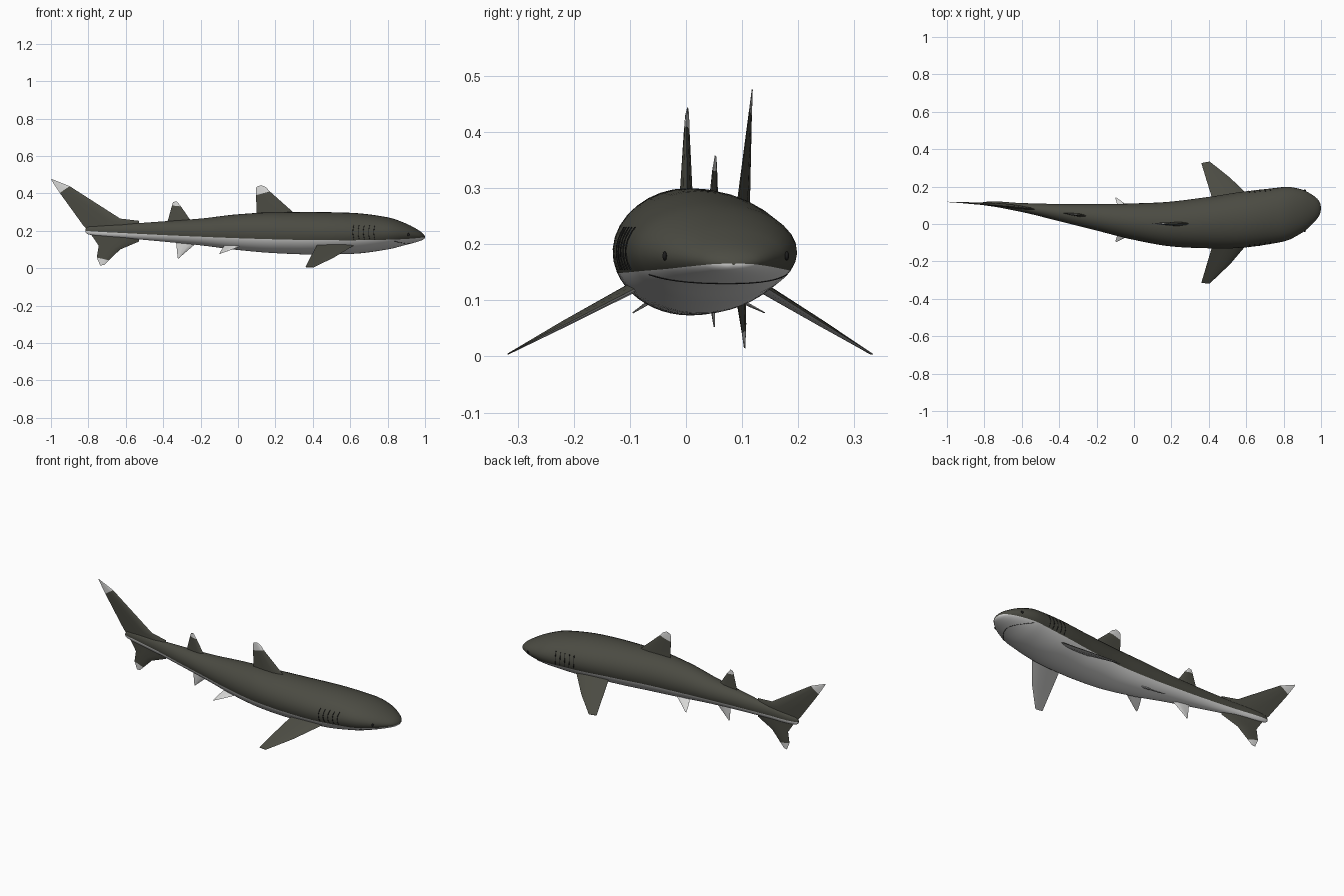
import bpy, bmesh, math
from mathutils import Vector

if "Cube" in bpy.data.objects:
    bpy.data.objects.remove(bpy.data.objects["Cube"])


def material(name, rgb):
    m = bpy.data.materials.new(name)
    m.diffuse_color = (*rgb, 1)
    m.use_nodes = True
    m.node_tree.nodes["Principled BSDF"].inputs["Base Color"].default_value = m.diffuse_color
    return m


DARK = material("dark olive grey", (0.07, 0.07, 0.055))
PALE = material("pale belly", (0.68, 0.68, 0.67))
BLACK = material("black", (0.012, 0.012, 0.012))

# Body stations: x, centre y, half width, top z, bottom z, colour line z
ST = [(-.815, .109, .004, .210, .190, .200), (-.80, .109, .009, .222, .180, .198),
      (-.60, .088, .024, .236, .160, .187), (-.40, .061, .046, .250, .142, .177),
      (-.20, .036, .071, .265, .122, .168), (0, .0125, .0975, .288, .097, .160),
      (.20, 0, .120, .299, .080, .154), (.40, .0075, .1375, .300, .073, .150),
      (.60, .025, .150, .296, .076, .149), (.80, .052, .146, .272, .100, .152),
      (.90, .069, .115, .238, .125, .156), (.95, .077, .081, .212, .138, .160),
      (.98, .082, .053, .193, .148, .163), (.995, .084, .028, .178, .156, .165),
      (1.0, .085, .003, .168, .163, .1655)]


def slope(i, k):
    if i in (0, len(ST) - 1):
        j = min(i, len(ST) - 2)
        return (ST[j + 1][k] - ST[j][k]) / (ST[j + 1][0] - ST[j][0])
    a = (ST[i][k] - ST[i - 1][k]) / (ST[i][0] - ST[i - 1][0])
    b = (ST[i + 1][k] - ST[i][k]) / (ST[i + 1][0] - ST[i][0])
    return 2 * a * b / (a + b) if a * b > 0 else 0


def val(x, k):
    """Smooth interpolation of column k of the stations."""
    if x <= ST[0][0]:
        return ST[0][k] + ((ST[0][0] - x) * .05 if k == 1 else 0)
    i = max(n for n in range(len(ST) - 1) if ST[n][0] <= x)
    h = ST[i + 1][0] - ST[i][0]
    t = (x - ST[i][0]) / h
    return ((2*t**3 - 3*t*t + 1) * ST[i][k] + (t**3 - 2*t*t + t) * h * slope(i, k)
            + (3*t*t - 2*t**3) * ST[i + 1][k] + (t**3 - t*t) * h * slope(i + 1, k))


def skin(x, a):
    """Point on the body skin at station x and angle a."""
    top, bot = val(x, 3), val(x, 4)
    return Vector((x, val(x, 1) + val(x, 2) * math.cos(a),
                   (top + bot) / 2 + (top - bot) / 2 * math.sin(a)))


def angle_at(x, z):
    top, bot = val(x, 3), val(x, 4)
    return math.asin(max(-.9, min(.9, (2 * z - top - bot) / (top - bot))))


def loft(name, rings, mats, rule, angle=45):
    """Skin closed rings, cap the ends, colour by rule(row, column, normal)."""
    bm = bmesh.new()
    vs = [[bm.verts.new(p) for p in r] for r in rings]
    n = len(rings[0])
    tags = {}
    for i in range(len(vs) - 1):
        for j in range(n):
            f = bm.faces.new((vs[i][j], vs[i][(j+1) % n], vs[i+1][(j+1) % n], vs[i+1][j]))
            tags[f] = (i, j)
    for r, i in ((vs[0], 0), (vs[-1], len(vs) - 2)):
        tags[bm.faces.new(r)] = (i, 0)
    bmesh.ops.recalc_face_normals(bm, faces=bm.faces[:])
    bm.normal_update()
    for f, (i, j) in tags.items():
        f.material_index = rule(i, j, f.normal)
    me = bpy.data.meshes.new(name)
    bm.to_mesh(me)
    bm.free()
    ob = bpy.data.objects.new(name, me)
    bpy.context.collection.objects.link(ob)
    for m in mats:
        me.materials.append(m)
    bpy.ops.object.select_all(action='DESELECT')
    ob.select_set(True)
    bpy.context.view_layer.objects.active = ob
    bpy.ops.object.shade_smooth_by_angle(angle=math.radians(angle))
    return ob


# Body, with an edge loop running along the colour line
U, L = 20, 20
xs = []
for a, b in zip(ST, ST[1:]):
    steps = max(2, round((b[0] - a[0]) / .03))
    xs += [a[0] + (b[0] - a[0]) * s / steps for s in range(steps)]
xs.append(1.0)
rings = []
for x in xs:
    a0 = angle_at(x, val(x, 5))
    up = [a0 + (math.pi - 2 * a0) * j / U for j in range(U)]
    low = [math.pi - a0 + (math.pi + 2 * a0) * j / L for j in range(L)]
    rings.append([skin(x, a) for a in up + low])
loft("body", rings, [DARK, PALE], lambda i, j, n: 0 if j < U else 1, 60)


# Fins: rows of (leading point, trailing point, half thickness), y relative to the spine
CHORD = [(0, 0), (.08, .55), (.3, 1), (.6, .75), (1, .06)]


def fin(name, rows, rule, normal=(0, 1, 0)):
    nrm = Vector(normal).normalized()
    rings = []
    for lead, trail, th in rows:
        a, b = Vector(lead), Vector(trail)
        pts = [(c, t) for c, t in CHORD] + [(c, -t) for c, t in CHORD[:0:-1]]
        ring = []
        for c, t in pts:
            p = a.lerp(b, c) + nrm * t * th
            p.y += val(p.x, 1)
            ring.append(p)
        rings.append(ring)
    return loft(name, rings, [DARK, PALE], rule, 40)


def upright(rows):
    return [((a, 0, b), (c, 0, d), t) for a, b, c, d, t in rows]


fin("dorsal_fin", upright([(.33, .265, .09, .265, .012), (.295, .299, .10, .295, .011),
                           (.17, .41, .096, .39, .005), (.15, .432, .095, .425, .0035),
                           (.125, .444, .10, .435, .0015)]),
    lambda i, j, n: int(i >= 2))
fin("second_dorsal_fin", upright([(-.24, .245, -.38, .24, .009), (-.262, .267, -.373, .262, .008),
                                  (-.305, .33, -.353, .335, .004), (-.328, .358, -.347, .353, .0015)]),
    lambda i, j, n: int(i >= 2))
fin("anal_fin", upright([(-.21, .15, -.335, .155, .008), (-.235, .123, -.33, .13, .006),
                         (-.305, .063, -.323, .058, .002), (-.316, .053, -.321, .052, .001)]),
    lambda i, j, n: 1)
fin("tail_fin", upright([(-.994, .476, -1.0, .474, .001), (-.90, .438, -.953, .402, .003),
                         (-.63, .265, -.825, .225, .009), (-.53, .253, -.80, .20, .009),
                         (-.53, .142, -.765, .15, .009), (-.63, .10, -.745, .12, .007),
                         (-.69, .042, -.755, .057, .003), (-.715, .017, -.737, .014, .001)]),
    lambda i, j, n: int(i in (0, 6)))

for s, side in ((1, "left"), (-1, "right")):
    fin("pectoral_fin_" + side,
        [((.645, s*.09, .137), (.43, s*.09, .137), .010),
         ((.515, s*.23, .058), (.387, s*.23, .058), .006),
         ((.405, s*.326, .004), (.36, s*.320, .005), .0012)],
        lambda i, j, n: int(n.z < 0), (0, s * .5, .87))
    fin("pelvic_fin_" + side,
        [((.045, s*.04, .13), (-.07, s*.04, .125), .006),
         ((-.05, s*.092, .093), (-.092, s*.09, .092), .003),
         ((-.093, s*.118, .078), (-.10, s*.117, .077), .001)],
        lambda i, j, n: 1, (0, s * .5, .87))


def line(name, pts, r):
    """Thin dark line lying on the skin."""
    cu = bpy.data.curves.new(name, 'CURVE')
    cu.dimensions = '3D'
    cu.bevel_depth, cu.bevel_resolution = r, 1
    sp = cu.splines.new('POLY')
    sp.points.add(len(pts) - 1)
    for q, p in zip(sp.points, pts):
        q.co = (*p, 1)
    cu.materials.append(BLACK)
    ob = bpy.data.objects.new(name, cu)
    bpy.context.collection.objects.link(ob)


# Gill slits and eyes on both sides
for s, side in ((1, "left"), (-1, "right")):
    for g in range(5):
        x = .62 + .028 * g
        pts = []
        for k in range(8):
            a = angle_at(x, .155 + .075 * k / 7)
            pts.append(skin(x - .006 * math.sin(k / 7 * math.pi), a if s > 0 else math.pi - a))
        line(f"gill_slit_{side}_{g + 1}", pts, .0018)
    a = angle_at(.912, .179)
    bpy.ops.mesh.primitive_uv_sphere_add(segments=16, ring_count=8, radius=.008,
                                         location=skin(.912, a if s > 0 else math.pi - a))
    eye = bpy.context.object
    eye.name = "eye_" + side
    eye.scale = (1, .5, 1)
    eye.data.materials.append(BLACK)
    bpy.ops.object.shade_smooth_by_angle()

# Mouth, a shallow arc under the snout
line("mouth", [skin(.92 - .09 * (k / 10 - 1) ** 2, math.radians(-150 + 6 * k)) for k in range(21)], .0012)
